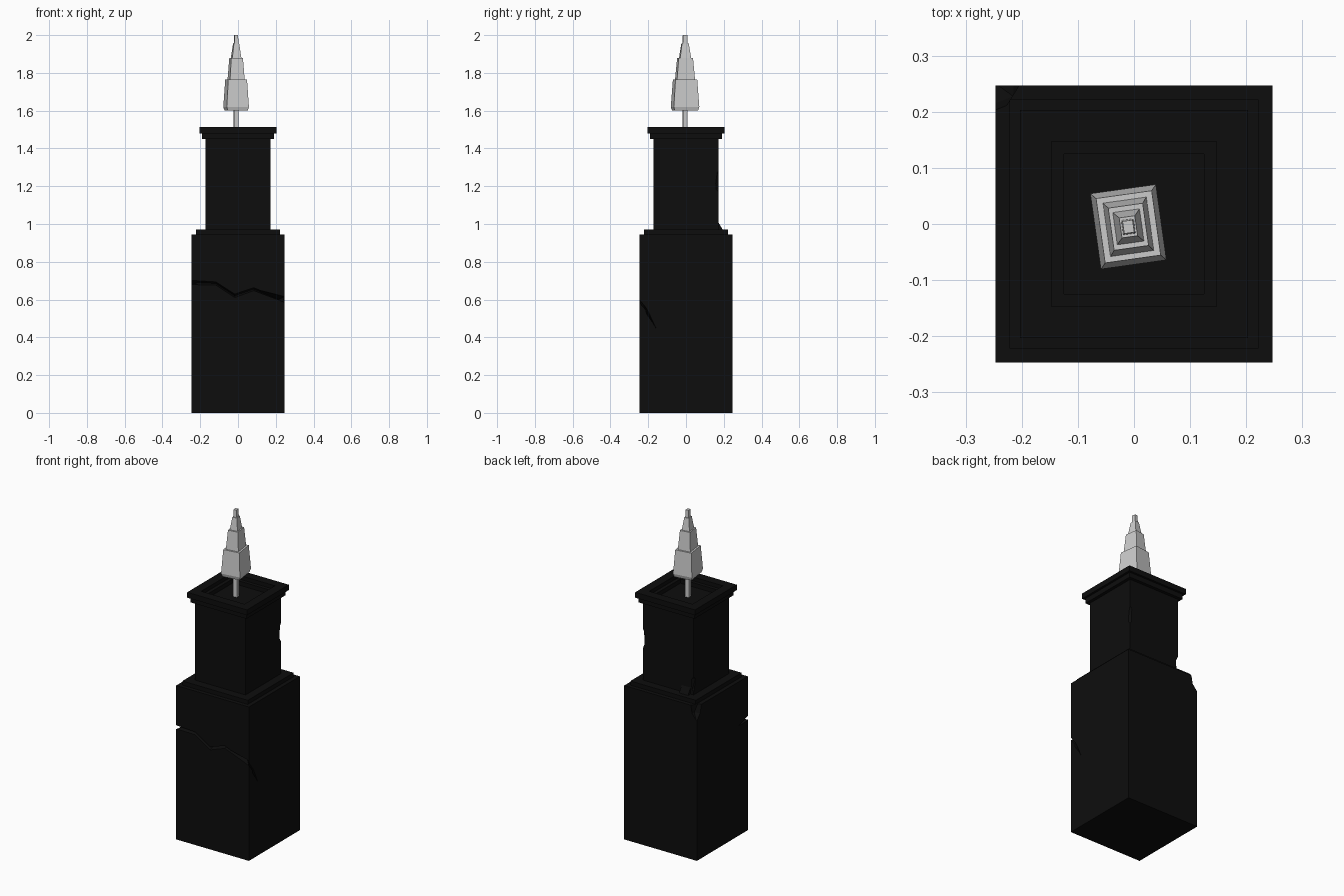
import bpy, bmesh, math, random
from mathutils import Vector

if "Cube" in bpy.data.objects:
    bpy.data.objects.remove(bpy.data.objects["Cube"])

random.seed(4)
black = bpy.data.materials.new("black_stone")
black.diffuse_color = (0.004, 0.004, 0.004, 1)
black.use_nodes = True
black.node_tree.nodes["Principled BSDF"].inputs["Base Color"].default_value = black.diffuse_color


def finish(name, bm, mat=None):
    bmesh.ops.recalc_face_normals(bm, faces=bm.faces)
    me = bpy.data.meshes.new(name)
    bm.to_mesh(me)
    bm.free()
    if mat:
        me.materials.append(mat)
    ob = bpy.data.objects.new(name, me)
    bpy.context.collection.objects.link(ob)
    return ob


def loft(name, sections, mat=None):
    """Skin a closed solid through a list of equal-length sections."""
    bm = bmesh.new()
    rings = [[bm.verts.new(p) for p in s] for s in sections]
    n = len(rings[0])
    for a, b in zip(rings, rings[1:]):
        for i in range(n):
            j = (i + 1) % n
            bm.faces.new((a[i], a[j], b[j], b[i]))
    bm.faces.new(rings[0][::-1])
    bm.faces.new(rings[-1])
    return finish(name, bm, mat)


def rects(profile):
    return [[(sx * w, sy * d, z) for sx, sy in ((-1, -1), (1, -1), (1, 1), (-1, 1))]
            for z, w, d in profile]


def rock(name, loc, size, mat=None):
    """Jagged faceted lump."""
    bm = bmesh.new()
    bmesh.ops.create_icosphere(bm, subdivisions=1, radius=1)
    for v in bm.verts:
        k = random.uniform(0.85, 1.12)
        v.co = Vector(loc) + Vector([c * s * k for c, s in zip(v.co, size)])
    return finish(name, bm, mat)


def cut(target, cutter):
    cutter.hide_render = True
    cutter.hide_set(True)
    m = target.modifiers.new(cutter.name, 'BOOLEAN')
    m.operation = 'DIFFERENCE'
    m.solver = 'EXACT'
    m.object = cutter
    bpy.context.view_layer.update()
    bpy.context.view_layer.objects.active = target
    bpy.ops.object.modifier_apply(modifier=m.name)
    bpy.data.objects.remove(cutter)


# Stepped pedestal with stepped recess in the top
steps = [(0, .247), (.945, .247), (.945, .222), (.97, .222), (.97, .171), (1.45, .171),
         (1.45, .19), (1.48, .19), (1.48, .203), (1.513, .203), (1.513, .147),
         (1.49, .147), (1.49, .125), (1.465, .125)]
pedestal = loft("pedestal", rects([(z, h, h) for z, h in steps]), black)

# Crack wrapping round the front: outer x, y, inward direction, z, half-height
path = [(-.26, -.16, 1, 0, .675, .001), (-.26, -.26, 1, 1, .69, .016),
        (-.117, -.26, 0, 1, .685, .012), (-.017, -.26, 0, 1, .62, .013),
        (.084, -.26, 0, 1, .655, .011), (.26, -.26, -1, 1, .60, .022),
        (.26, -.21, -1, 0, .54, .02), (.26, -.16, -1, 0, .45, .001)]
crack = [[(x, y, z + h), (x + dx * .045, y + dy * .045, z), (x, y, z - h)]
         for x, y, dx, dy, z, h in path]
cut(pedestal, loft("crack_cutter", crack))

# Broken corners at the back
for i, (loc, size) in enumerate([((-.26, .26, .94), (.07, .07, .11)),
                                 ((-.18, .18, 1.03), (.03, .03, .07)),
                                 ((.19, .19, 1.23), (.046, .046, .10))]):
    cut(pedestal, rock(f"chip_cutter_{i}", loc, size))

# Sloping remnant of stone at the foot of the upper block
loft("stone_remnant", [[(x, .165, .965), (x, .165, 1.02), (x, .197, .965)]
                       for x in (-.15, -.09)], black)

# Tiered spire on a square rod
tiers = [(1.46, .012, .012), (1.60, .012, .012), (1.60, .053, .062), (1.62, .059, .068),
         (1.765, .050, .058), (1.765, .039, .048), (1.88, .031, .038), (1.88, .024, .029),
         (1.955, .014, .018), (1.955, .011, .013), (2.0, .009, .011)]
spire = loft("spire", rects(tiers))
spire.location = (-.01, -.005, 0)
spire.rotation_euler.z = math.radians(8)
